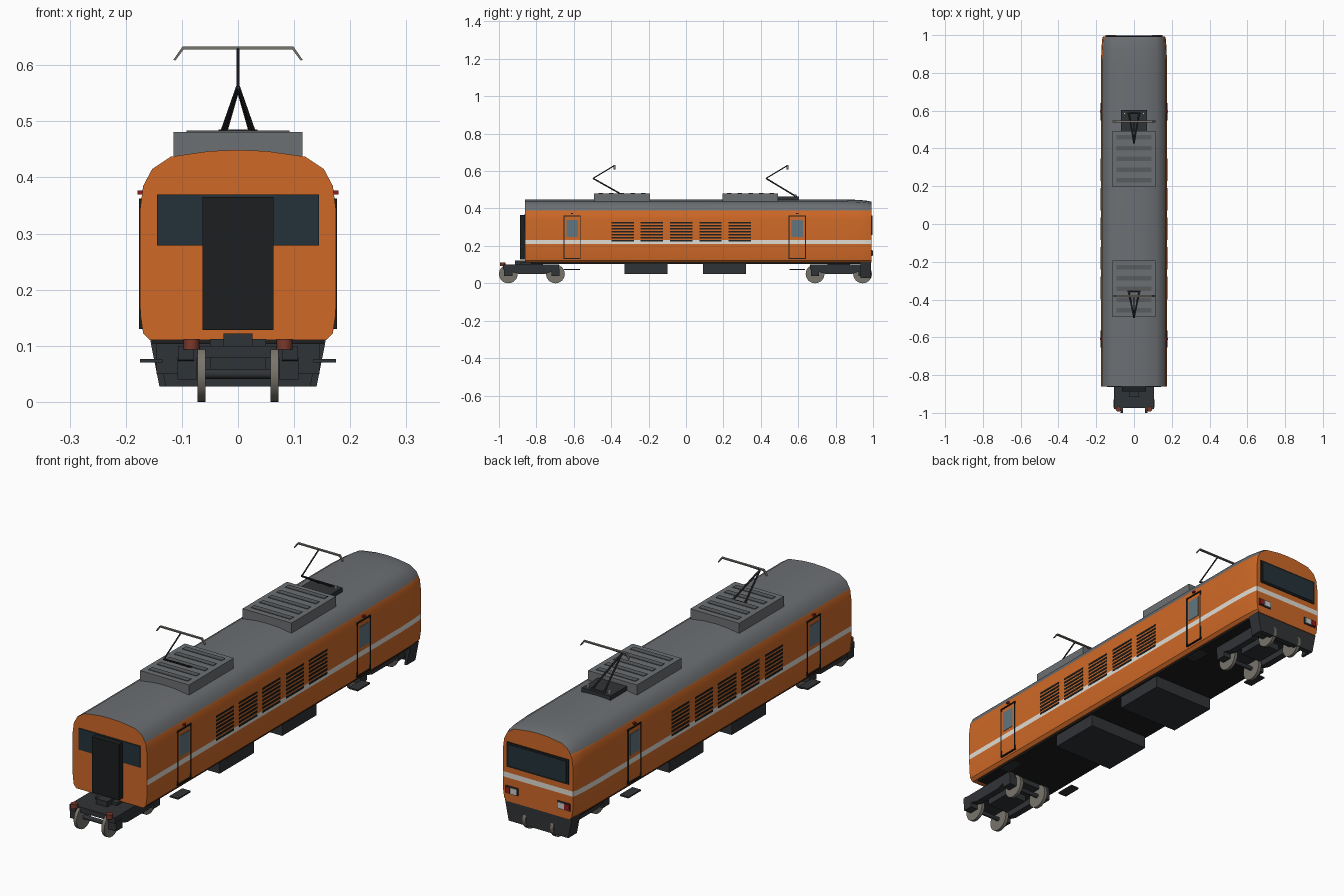
import bpy, bmesh, math
from mathutils import Vector, Matrix

if "Cube" in bpy.data.objects:
    bpy.data.objects.remove(bpy.data.objects["Cube"])

def mat(name, r, g, b):
    m = bpy.data.materials.new(name)
    m.diffuse_color = (r, g, b, 1)
    m.use_nodes = True
    m.node_tree.nodes["Principled BSDF"].inputs["Base Color"].default_value = m.diffuse_color
    return m

ORANGE = mat("orange", 0.62, 0.14, 0.02)
ROOF = mat("roof_grey", 0.15, 0.16, 0.17)
WHITE = mat("stripe_white", 0.75, 0.72, 0.66)
BLACK = mat("black", 0.012, 0.013, 0.014)
DARK = mat("dark_grey", 0.03, 0.033, 0.037)
SLOT = mat("slot_grey", 0.10, 0.105, 0.11)
GLASS = mat("dark_glass", 0.018, 0.032, 0.042)
PANE = mat("door_glass", 0.12, 0.18, 0.22)
STEEL = mat("steel", 0.19, 0.175, 0.15)
RED = mat("red", 0.3, 0.012, 0.012)
RUST = mat("buffer_red", 0.2, 0.04, 0.025)
LAMP = mat("lamp", 0.65, 0.65, 0.62)

def finish(name, bm, *mats, smooth=False):
    bmesh.ops.recalc_face_normals(bm, faces=bm.faces)
    me = bpy.data.meshes.new(name)
    bm.to_mesh(me)
    bm.free()
    ob = bpy.data.objects.new(name, me)
    bpy.context.collection.objects.link(ob)
    for m in mats:
        me.materials.append(m)
    if smooth:
        bpy.ops.object.select_all(action='DESELECT')
        ob.select_set(True)
        bpy.context.view_layer.objects.active = ob
        bpy.ops.object.shade_smooth_by_angle(angle=math.radians(35))
    return ob

def boxes(name, m, items):
    """One object from boxes given as (x0, x1, y0, y1, z0, z1)."""
    bm = bmesh.new()
    for x0, x1, y0, y1, z0, z1 in items:
        c = Vector((x0 + x1, y0 + y1, z0 + z1)) / 2
        M = Matrix.Translation(c) @ Matrix.Diagonal((abs(x1 - x0), abs(y1 - y0), abs(z1 - z0), 1))
        bmesh.ops.create_cube(bm, size=1, matrix=M)
    return finish(name, bm, m)

def both(items):
    """Mirror boxes across x = 0."""
    return items + [(-b, -a, *r) for a, b, *r in items]

def rods(name, m, items, seg=8, smooth=True):
    """One object from cylinders given as (start, end, radius)."""
    bm = bmesh.new()
    for a, b, r in items:
        a, b = Vector(a), Vector(b)
        d = b - a
        M = Matrix.Translation((a + b) / 2) @ d.to_track_quat('Z', 'Y').to_matrix().to_4x4()
        bmesh.ops.create_cone(bm, cap_ends=True, segments=seg, radius1=r, radius2=r, depth=d.length, matrix=M)
    return finish(name, bm, m, smooth=smooth)

def prism(bm, pts, axis, lo, hi):
    """Extrude a 2D profile along x (axis 0) or y (axis 1)."""
    put = (lambda u, v, t: (t, u, v)) if axis == 0 else (lambda u, v, t: (u, t, v))
    rings = [[bm.verts.new(put(u, v, t)) for u, v in pts] for t in (lo, hi)]
    bm.faces.new(rings[0])
    bm.faces.new(rings[1])
    n = len(pts)
    for i in range(n):
        bm.faces.new((rings[0][i], rings[0][(i + 1) % n], rings[1][(i + 1) % n], rings[1][i]))

# Body shell: lofted cross-section, cut into stripe, wall and roof bands
half = [(0.157, 0.11), (0.169, 0.122), (0.174, 0.155), (0.175, 0.2), (0.175, 0.34), (0.169, 0.385),
        (0.153, 0.415), (0.12, 0.437), (0.05, 0.447)]
section = half + [(0, 0.449)] + [(-x, z) for x, z in reversed(half)]
bm = bmesh.new()
rings = []
for y, sx, sz in [(-0.86, 1, 1), (0.84, 1, 1), (0.93, 0.985, 0.99), (0.975, 0.965, 0.975), (0.993, 0.94, 0.96)]:
    rings.append([bm.verts.new((x * sx, y, 0.11 + (z - 0.11) * sz)) for x, z in section])
n = len(section)
for a, b in zip(rings, rings[1:]):
    for i in range(n):
        bm.faces.new((a[i], a[(i + 1) % n], b[(i + 1) % n], b[i]))
bm.faces.new(rings[0])
bm.faces.new(rings[-1])
for z in (0.21, 0.232, 0.388):
    bmesh.ops.bisect_plane(bm, geom=bm.verts[:] + bm.edges[:] + bm.faces[:], plane_co=(0, 0, z), plane_no=(0, 0, 1))
bmesh.ops.recalc_face_normals(bm, faces=bm.faces)
for f in bm.faces:
    z = f.calc_center_median().z
    if f.normal.y > -0.9 and 0.21 < z < 0.232:
        f.material_index = 1
    elif abs(f.normal.y) < 0.9 and z > 0.388:
        f.material_index = 2
finish("body_shell", bm, ORANGE, WHITE, ROOF, smooth=True)

# Underframe and equipment boxes
boxes("underframe", BLACK, [(-0.152, 0.152, -0.83, 0.98, 0.103, 0.116)])
boxes("equipment_boxes", DARK, [(-0.145, 0.145, -0.33, -0.1, 0.05, 0.104), (-0.145, 0.145, 0.09, 0.32, 0.05, 0.104)])

# Front end: window band and gangway
boxes("front_window", GLASS, [(-0.144, 0.144, -0.864, -0.855, 0.279, 0.37)])
boxes("gangway", BLACK, [(-0.063, 0.063, -0.888, -0.855, 0.128, 0.365)])

# Rear end: window with frame, lamps
boxes("rear_window_frame", BLACK, [(-0.145, 0.145, 0.98, 0.996, 0.257, 0.363)])
boxes("rear_window", GLASS, [(-0.136, 0.136, 0.98, 0.998, 0.266, 0.354)])
boxes("lamp_bezels", DARK, both([(0.092, 0.152, 0.985, 0.997, 0.145, 0.177)]))
boxes("head_lamps", LAMP, both([(0.096, 0.126, 0.985, 1.0, 0.149, 0.173)]))
boxes("tail_lamps", RED, both([(0.128, 0.15, 0.985, 1.0, 0.149, 0.173)]))

# Rear skirt: front plate and tapered side wings
bm = bmesh.new()
prism(bm, [(-0.157, 0.113), (0.157, 0.113), (0.14, 0.027), (-0.14, 0.027)], 1, 0.968, 0.99)
for s in (1, -1):
    prism(bm, [(s * 0.157, 0.113), (s * 0.145, 0.113), (s * 0.128, 0.027), (s * 0.14, 0.027)], 1, 0.932, 0.968)
finish("rear_skirt", bm, DARK)

# Doors: outline, pane, marker light, step
frames, panes, lights, steps, handles = [], [], [], [], []
for y in (-0.609, 0.595):
    a, b = y - 0.046, y + 0.046
    X = (0.165, 0.1765)
    frames += [(*X, a, a + 0.005, 0.13, 0.362), (*X, b - 0.005, b, 0.13, 0.362),
               (*X, a, b, 0.357, 0.362), (*X, a, b, 0.13, 0.135)]
    panes.append((0.17, 0.1765, y - 0.031, y + 0.031, 0.248, 0.338))
    lights.append((0.165, 0.179, y - 0.006, y + 0.006, 0.37, 0.377))
    steps.append((0.135, 0.175, y - 0.042, y + 0.042, 0.07, 0.076))
boxes("door_frames", BLACK, both(frames))
boxes("door_windows", PANE, both(panes))
boxes("door_lights", RED, both(lights))
boxes("door_steps", DARK, both(steps))

# Side louvre grilles
slats = [(0.17, 0.1765, y - 0.06, y + 0.06, z, z + 0.008)
         for y in (-0.339, -0.182, -0.026, 0.131, 0.288) for z in [0.223 + 0.0162 * i for i in range(7)]]
boxes("side_louvres", BLACK, both(slats))

# Roof equipment housings with slots
boxes("roof_housings", ROOF, [(-0.115, 0.115, -0.493, -0.193, 0.42, 0.481), (-0.115, 0.115, 0.195, 0.493, 0.42, 0.481)])
boxes("roof_slots", SLOT, [(-0.092, 0.092, c + d - 0.012, c + d + 0.012, 0.475, 0.4835)
                           for c in (-0.343, 0.345) for d in (-0.114, -0.057, 0, 0.057, 0.114)])
boxes("pantograph_base", DARK, [(-0.068, 0.068, 0.49, 0.604, 0.445, 0.463)])
rods("base_insulators", LAMP, [((s * 0.05, 0.585, 0.46), (s * 0.05, 0.585, 0.474), 0.006) for s in (1, -1)])

# Pantographs: V lower arm, single upper arm, contact head with horns
for name, foot, foot_z, knee, top in (("front", -0.355, 0.481, -0.497, -0.382), ("rear", 0.59, 0.463, 0.428, 0.543)):
    rods(name + "_pantograph_arms", DARK,
         [((s * 0.028, foot, foot_z), (0, knee, 0.561), 0.004) for s in (1, -1)]
         + [((0, knee, 0.561), (0, top, 0.63), 0.003), ((-0.035, foot, foot_z), (0.035, foot, foot_z), 0.004)])
    bm = bmesh.new()
    outer = [(0.115, 0.61), (0.099, 0.633)]
    inner = [(0.097, 0.628), (0.112, 0.608)]
    prism(bm, outer + [(-x, z) for x, z in reversed(outer)] + [(-x, z) for x, z in reversed(inner)] + inner,
          1, top - 0.005, top + 0.005)
    finish(name + "_contact_head", bm, STEEL)

# Bogies: frame, side beams, axle boxes, axles and wheels
for name, axles in (("front", (-0.95, -0.698)), ("rear", (0.69, 0.944))):
    c = sum(axles) / 2
    boxes(name + "_bogie_frame", DARK, [(-0.107, 0.107, c - 0.15, c + 0.14, 0.078, 0.1),
                                        (-0.05, 0.05, c - 0.06, c + 0.06, 0.05, 0.112)])
    bm = bmesh.new()
    for s in (1, -1):
        prism(bm, [(c - 0.155, 0.1), (c + 0.145, 0.1), (c + 0.145, 0.075), (c + 0.07, 0.05), (c - 0.07, 0.05),
                   (c - 0.155, 0.075)], 0, s * 0.078, s * 0.107)
    finish(name + "_bogie_sides", bm, DARK)
    boxes(name + "_axle_boxes", DARK, both([(0.073, 0.108, y - 0.022, y + 0.022, 0.04, 0.08) for y in axles]))
    rods(name + "_axles", DARK, [((-0.07, y, 0.05), (0.07, y, 0.05), 0.009) for y in axles], seg=12)
    rods(name + "_wheels", STEEL, [((s * 0.058, y, 0.05), (s * 0.072, y, 0.05), 0.05)
                                   for y in axles for s in (1, -1)], seg=32)

# Front coupling block and red buffers
boxes("coupling_block", DARK, [(-0.026, 0.026, -0.915, -0.86, 0.098, 0.122)])
rods("front_buffers", RUST, [((s * 0.083, -0.98, 0.093), (s * 0.083, -0.98, 0.112), 0.014) for s in (1, -1)], seg=12)
